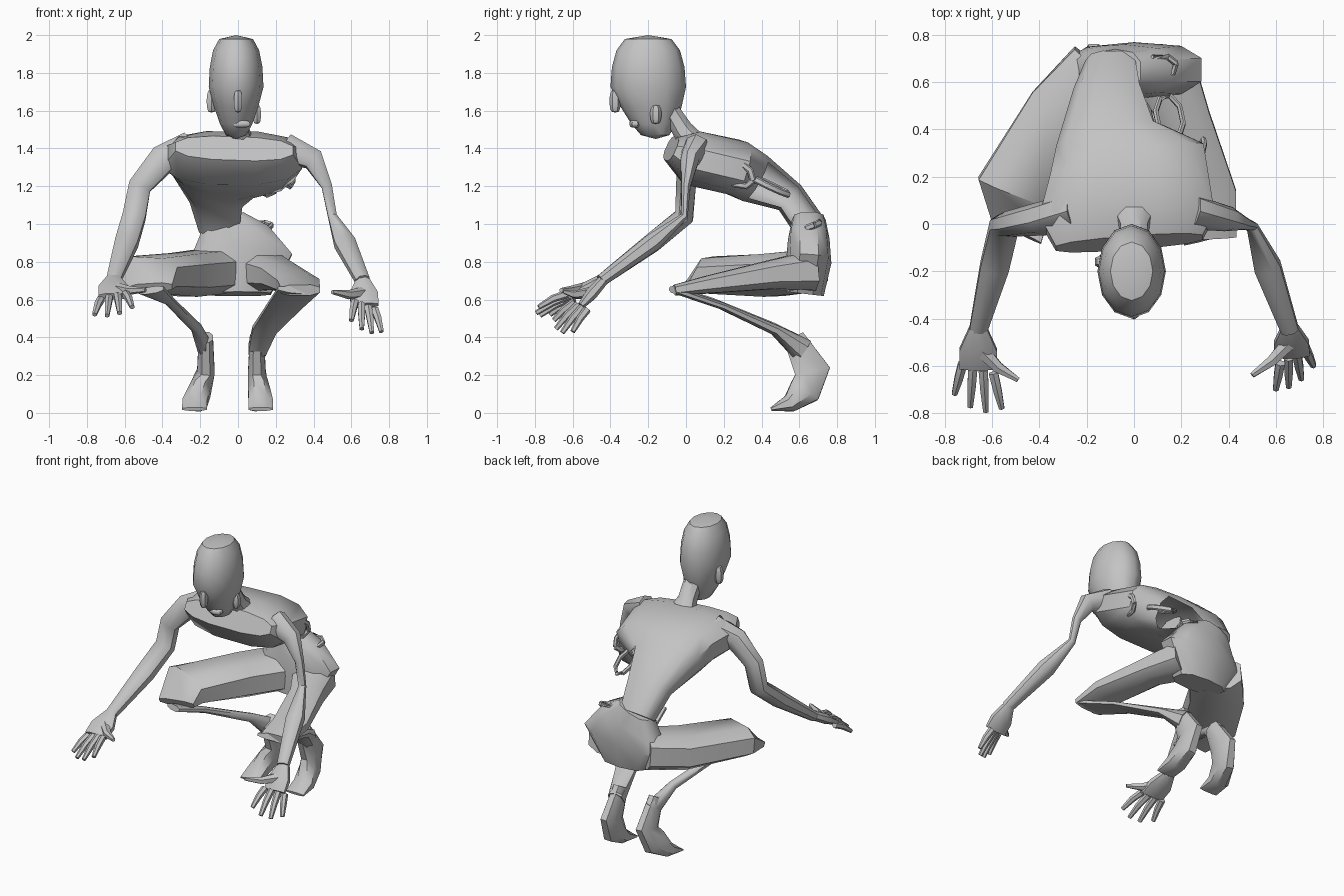
import bpy, bmesh, math
from mathutils import Vector

if "Cube" in bpy.data.objects:
    bpy.data.objects.remove(bpy.data.objects["Cube"])

shade = (.55, .55, .55, 1)
grey = bpy.data.materials.new("plain grey")
grey.use_nodes = True
grey.diffuse_color = shade
grey.node_tree.nodes["Principled BSDF"].inputs["Base Color"].default_value = shade


def finish(name, bm):
    """Turn the working mesh into a named, shaded object."""
    mesh = bpy.data.meshes.new(name)
    bm.to_mesh(mesh)
    bm.free()
    mesh.materials.append(grey)
    part = bpy.data.objects.new(name, mesh)
    bpy.context.collection.objects.link(part)
    bpy.ops.object.select_all(action="DESELECT")
    part.select_set(True)
    bpy.context.view_layer.objects.active = part
    bpy.ops.object.shade_smooth_by_angle(angle=math.radians(42))


def loft(name, path, widths, depths, sides=8, boxiness=.85, missing=None):
    """Skin rounded cross-sections along a path; faces that are missing are left out."""
    bm = bmesh.new()
    centres = [Vector(point) for point in path]
    last = len(centres) - 1
    rings = []
    for i, (centre, width, depth) in enumerate(zip(centres, widths, depths)):
        along = (centres[min(i + 1, last)] - centres[max(i - 1, 0)]).normalized()
        across = (Vector((1, 0, 0)) - along * along.x).normalized()
        up = across.cross(along)
        ring = []
        for k in range(sides):
            angle = math.tau * (k + .5) / sides
            u, v = [math.copysign(abs(f(angle)) ** boxiness, f(angle)) for f in (math.cos, math.sin)]
            ring.append(bm.verts.new(centre + across * u * width + up * v * depth))
        rings.append(ring)
    for lower, upper in zip(rings, rings[1:]):
        for k in range(sides):
            j = (k + 1) % sides
            bm.faces.new((lower[k], lower[j], upper[j], upper[k]))
    bm.faces.new(rings[0])
    bm.faces.new(rings[-1])
    bmesh.ops.recalc_face_normals(bm, faces=bm.faces)
    if missing:
        holes = [face for face in bm.faces if missing(face)]
        bmesh.ops.delete(bm, geom=holes, context="FACES")
    finish(name, bm)


def rounded_block(name, centre, size, taper=0, slide=0, segments=6):
    """Full, blunt ellipsoid whose lower half narrows and slides back."""
    bm = bmesh.new()
    bmesh.ops.create_uvsphere(bm, u_segments=segments, v_segments=8, radius=1)
    for vert in bm.verts:
        drop = max(-vert.co.z, 0)
        radial = math.hypot(vert.co.x, vert.co.y)
        if radial > .01:
            fullness = radial ** -.5 * (1 - taper * drop)
            vert.co.x *= fullness
            vert.co.y *= fullness
        vert.co = Vector(a * b for a, b in zip(vert.co, size)) + Vector(centre)
        vert.co.y += slide * drop
    finish(name, bm)


def open_flank(face):
    """The left flank behind the chest is torn open."""
    return face.normal.x > .55 and face.calc_center_median().y > .28


# Torso: broad chest, hunched back and wasted waist
loft("torso",
     [(-.02, -.08, 1.4), (-.03, .03, 1.35), (-.03, .26, 1.3),
      (-.1, .35, 1.25), (-.1, .55, 1.14), (-.09, .66, .98)],
     (.32, .38, .34, .24, .16, .12), (.07, .15, .15, .14, .09, .09),
     sides=12, boxiness=.75, missing=open_flank)
loft("pelvis", [(-.08, .65, 1.02), (-.04, .65, .92), (0, .65, .8), (0, .63, .63)],
     (.12, .22, .3, .18), (.09, .11, .12, .1), sides=10, boxiness=.75)
loft("neck", [(0, .06, 1.4), (0, -.02, 1.5), (0, -.08, 1.6)], (.1, .06, .06), (.08, .06, .05))


def rib_loop(name, centre, reach, rise):
    """Closed ring of bone spanned by two half-axes."""
    centre, reach, rise = map(Vector, (centre, reach, rise))
    path = [centre + reach * math.cos(a) + rise * math.sin(a)
            for a in (math.tau * step / 8 + .2 for step in range(9))]
    loft(name, path, [.012] * 9, [.018] * 9, sides=6)


# Bare ribs showing in the torn flank
rib_loop("upper_rib", (.15, .45, 1.2), (.03, -.09, .04), (.05, .03, -.02))
rib_loop("middle_rib", (.27, .27, 1.27), (.02, .08, -.05), (.02, .03, .05))
rib_loop("lower_rib", (.1, .66, .99), (.08, .01, 0), (0, .05, .02))

# Head, tapering to a narrow jaw, with its features
rounded_block("head", (-.01, -.2, 1.725), (.145, .2, .275), taper=.42, slide=.04, segments=12)
rounded_block("nose", (0, -.375, 1.65), (.025, .03, .06))
rounded_block("lips", (.02, -.27, 1.53), (.05, .03, .02))
rounded_block("right_ear", (-.14, -.16, 1.65), (.03, .03, .06))
rounded_block("left_ear", (.1, -.16, 1.58), (.025, .03, .05))


def arm(name, side, inset, widths):
    """Arm from chest to wrist; inset draws the elbow towards the body."""
    path = [(.25, .05, 1.4), (.4, .02, 1.34), (.52 - inset, 0, 1.2),
            (.55 - inset, -.01, 1.04), (.59 - inset / 2, -.18, .9), (.66, -.45, .7)]
    loft(name, [(side * x, y, z) for x, y, z in path], widths, [w * .85 for w in widths])


def hand(label, wrist, reach, spread, thumb):
    """Palm with four fanned fingers and a thumb, all set out from the wrist."""
    wrist, reach, spread, thumb = map(Vector, (wrist, reach, spread, thumb))
    knuckles = wrist + reach * .55
    palm = spread.length * .8
    loft(label + "_palm", [wrist, wrist + reach * .3, knuckles],
         (.04, palm, palm), (.03, .035, .02))
    for finger in range(4):
        fan = finger / 1.5 - 1
        base = knuckles + spread * fan * .65
        tip = wrist + reach * (1.12 - .12 * fan * fan) + spread * fan
        joint = (base + tip) / 2 + Vector((0, 0, .01))
        loft(f"{label}_finger_{finger + 1}", [base, joint, tip],
             (.022, .02, .013), (.022, .02, .013), sides=6)
    start, tip = wrist + reach * .25, wrist + thumb
    joint = start.lerp(tip, .5) + reach * .06
    loft(label + "_thumb", [start, joint, tip], (.035, .025, .012), (.03, .024, .012), sides=6)


# Arms and hands: the left upper arm is withered
arm("right_arm", -1, 0, (.09, .08, .065, .065, .065, .04))
arm("left_arm", 1, .05, (.08, .06, .03, .025, .06, .04))
hand("right", (-.66, -.44, .71), (0, -.31, -.17), (.1, -.03, .02), (.17, -.22, -.06))
hand("left", (.66, -.44, .7), (.02, -.21, -.24), (.08, .05, -.03), (-.16, -.2, -.06))

# Thighs: the right one thick with a blunt end, the left one thin and flat
loft("right_thigh", [(-.13, .64, .75), (-.29, .46, .73), (-.49, .13, .73), (-.47, 0, .66)],
     (.17, .18, .19, .13), (.12, .12, .1, .03), boxiness=.7)
loft("left_thigh", [(.13, .65, .75), (.22, .44, .73), (.32, .12, .68), (.33, -.06, .65)],
     (.14, .11, .12, .11), (.11, .08, .05, .03), boxiness=.7)

# Shins run back from the knees
loft("right_shin", [(-.46, -.05, .65), (-.36, .14, .59), (-.22, .46, .45), (-.17, .62, .33)],
     (.08, .03, .03, .04), (.02, .02, .03, .07))
loft("left_shin", [(.32, -.06, .65), (.25, .18, .57), (.14, .47, .44), (.1, .62, .33)],
     (.12, .1, .07, .05), (.02, .02, .03, .07))

# Feet hang down from the heels to the toes
for label, ankle, splay in (("right_foot", -.17, -.06), ("left_foot", .1, .02)):
    loft(label,
         [(ankle, .57, .4), (ankle, .67, .22), (ankle + splay / 2, .63, .12),
          (ankle + splay, .55, .05), (ankle + splay, .45, .02)],
         (.04, .05, .06, .07, .07), (.06, .1, .09, .05, .01))
